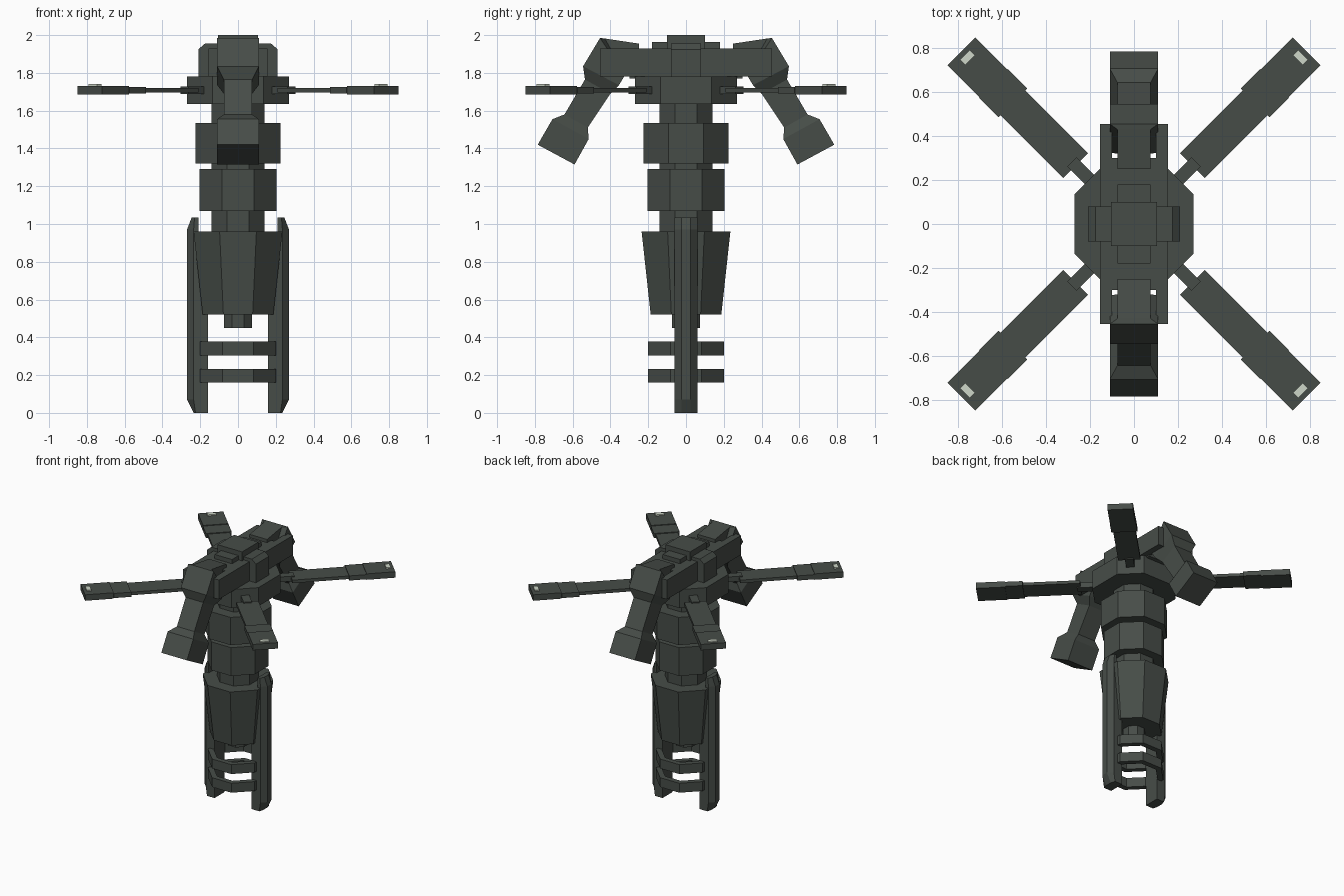
import bpy, bmesh, math
from mathutils import Matrix, Vector

cube = bpy.data.objects.get("Cube")
if cube:
    bpy.data.objects.remove(cube)


def material(name, rgb):
    m = bpy.data.materials.new(name)
    m.use_nodes = True
    m.diffuse_color = (*rgb, 1)
    bsdf = next(n for n in m.node_tree.nodes if n.type == 'BSDF_PRINCIPLED')
    bsdf.inputs["Base Color"].default_value = (*rgb, 1)
    return m


hull = material("dark green grey", (0.062, 0.073, 0.064))
glow = material("pale lamp", (0.62, 0.68, 0.58))


def finish(name, bm, mat=hull, matrix=None):
    if matrix:
        bm.transform(matrix)
    bmesh.ops.recalc_face_normals(bm, faces=bm.faces)
    me = bpy.data.meshes.new(name)
    bm.to_mesh(me)
    bm.free()
    me.materials.append(mat)
    ob = bpy.data.objects.new(name, me)
    bpy.context.collection.objects.link(ob)
    return ob


def loft(name, loops, mat=hull, matrix=None, closed=False):
    """Skin matching loops of points; cap the ends, or join last to first."""
    bm = bmesh.new()
    rings = [[bm.verts.new(p) for p in loop] for loop in loops]
    n = len(rings[0])
    pairs = list(zip(rings, rings[1:]))
    if closed:
        pairs.append((rings[-1], rings[0]))
    else:
        bm.faces.new(rings[0])
        bm.faces.new(rings[-1])
    for a, b in pairs:
        for i in range(n):
            j = (i + 1) % n
            bm.faces.new((a[i], a[j], b[j], b[i]))
    return finish(name, bm, mat, matrix)


def box(name, x, y, z, mat=hull, matrix=None):
    """Box from (low, high) ranges."""
    return loft(name, [[(x[0], y[0], h), (x[1], y[0], h), (x[1], y[1], h), (x[0], y[1], h)]
                       for h in z], mat, matrix)


def octagon(r, z, half=None):
    """Eight-sided loop with flats facing the axes."""
    s = half or r * math.tan(math.pi / 8)
    return [(r, -s, z), (r, s, z), (s, r, z), (-s, r, z),
            (-r, s, z), (-r, -s, z), (-s, -r, z), (s, -r, z)]


# Central column, collars, skirt and hub
loft("column", [octagon(0.14, 0.9), octagon(0.14, 1.7)])
loft("lower_nozzle", [octagon(0.075, 0.45), octagon(0.075, 0.6)])
loft("upper_collar", [octagon(0.225, 1.32), octagon(0.225, 1.535)])
loft("lower_collar", [octagon(0.205, 1.07), octagon(0.205, 1.29)])
loft("skirt", [octagon(0.187, 0.52), octagon(0.235, 0.96)])
loft("hub", [octagon(0.27, 1.635, 0.135), octagon(0.27, 1.78, 0.135)])

# Hollow guard rings between the legs
for name, low in (("upper_guard_ring", 0.305), ("lower_guard_ring", 0.16)):
    high = low + 0.073
    loft(name, [octagon(0.2, low), octagon(0.2, high),
                octagon(0.16, high), octagon(0.16, low)], closed=True)


# Long side legs with a bevelled outer face
def leg_loop(inner, shoulder, outer, z, broad=0.06, narrow=0.025):
    return [(inner, -broad, z), (shoulder, -broad, z), (outer, -narrow, z),
            (outer, narrow, z), (shoulder, broad, z), (inner, broad, z)]


for name, turn in (("left_leg", 0), ("right_leg", math.pi)):
    loft(name, [leg_loop(0.16, 0.225, 0.235, 0),
                leg_loop(0.16, 0.235, 0.27, 0.07),
                leg_loop(0.16, 0.235, 0.27, 0.52),
                leg_loop(0.21, 0.235, 0.27, 0.97),
                leg_loop(0.21, 0.23, 0.245, 1.035)],
         matrix=Matrix.Rotation(turn, 4, 'Z'))

# Head: side plates, centre cap, stepped spine and side blocks
for side, s in (("left", 1), ("right", -1)):
    box(side + "_head_plate", sorted((0.1 * s, 0.155 * s)), (-0.455, 0.455), (1.78, 1.93))
    loft(side + "_head_block",
         [[(s * x, y, z) for x, z in ((0.1, 1.78), (0.21, 1.78), (0.21, 1.925),
                                      (0.175, 1.955), (0.1, 1.955))]
          for y in (-0.08, 0.08)])
box("head_core", (-0.11, 0.11), (-0.3, 0.3), (1.77, 1.93))
box("head_spine", (-0.075, 0.075), (-0.18, 0.18), (1.9, 1.963))
box("head_cap", (-0.105, 0.105), (-0.1, 0.1), (1.9, 2.0))

# Drooping arms: outer point, inner point, half width of each section
arm = [((0.25, 1.955), (0.25, 1.8), 0.075),
       ((0.43, 1.982), (0.32, 1.79), 0.075),
       ((0.455, 1.985), (0.325, 1.785), 0.11),
       ((0.545, 1.835), (0.355, 1.735), 0.11),
       ((0.535, 1.765), (0.4, 1.69), 0.075),
       ((0.643, 1.58), (0.52, 1.51), 0.075),
       ((0.707, 1.555), (0.515, 1.45), 0.11),
       ((0.785, 1.42), (0.59, 1.315), 0.11)]
for name, s in (("back_arm", 1), ("front_arm", -1)):
    loft(name, [[(-w, s * o[0], o[1]), (w, s * o[0], o[1]),
                 (w, s * i[0], i[1]), (-w, s * i[0], i[1])] for o, i, w in arm])

# Four diagonal vanes, each with a stalk, panel, clamp, tip and lamp
for k, corner in enumerate(("back_left", "back_right", "front_right", "front_left")):
    m = Matrix.Rotation(math.radians(45 + 90 * k), 4, 'Z') @ Matrix.Translation((0, 0, 1.708))
    box(corner + "_vane_stalk", (0.2, 0.4), (-0.03, 0.03), (-0.02, 0.02), matrix=m)
    box(corner + "_vane_panel", (0.375, 0.8), (-0.079, 0.079), (-0.012, 0.012), matrix=m)
    box(corner + "_vane_clamp", (0.78, 0.905), (-0.092, 0.092), (-0.018, 0.018), matrix=m)
    box(corner + "_vane_tip", (0.905, 1.11), (-0.09, 0.09), (-0.023, 0.023), matrix=m)
    box(corner + "_lamp", (1.055, 1.088), (-0.032, 0.032), (0.02, 0.032), glow, m)
